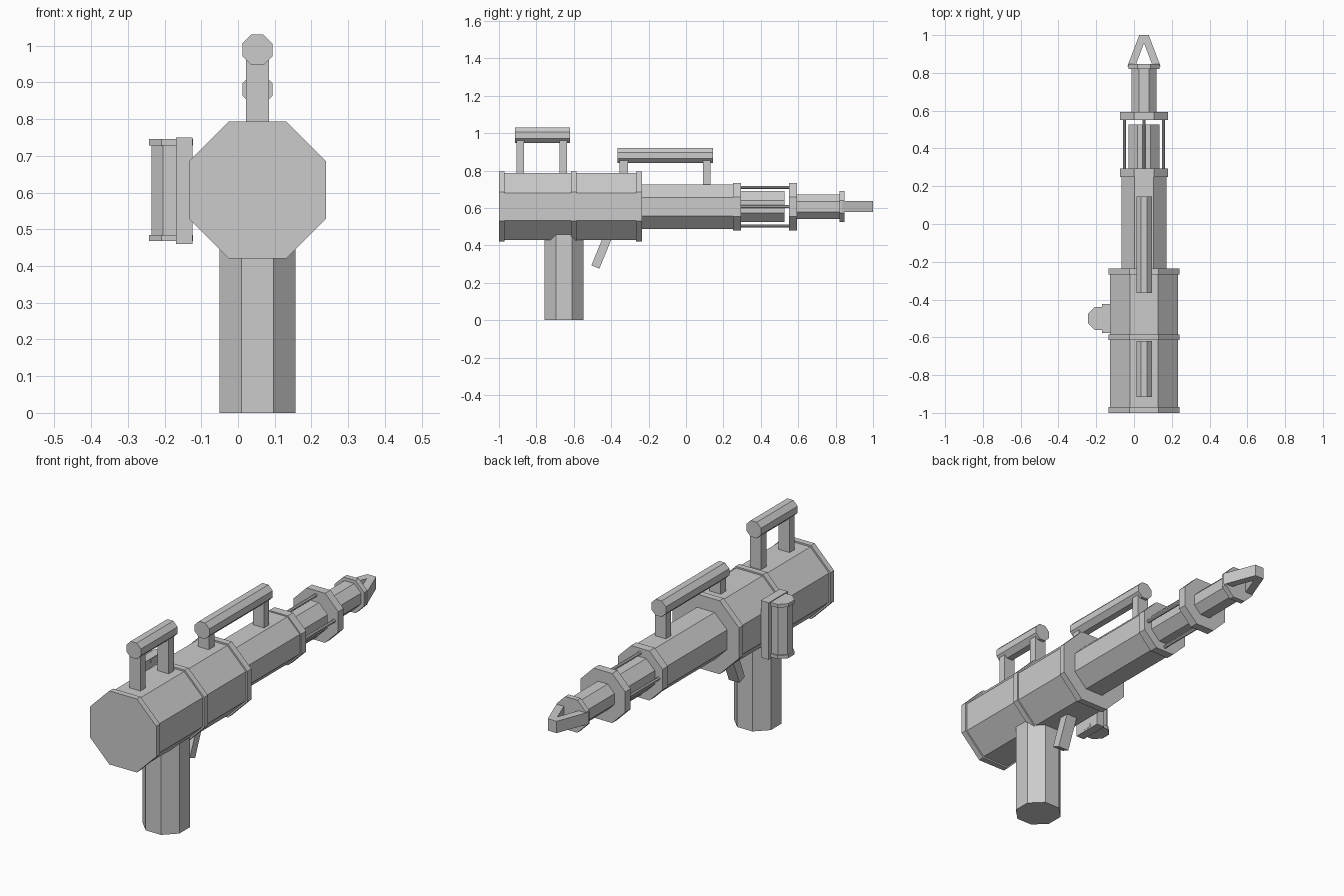
import bpy, bmesh, math
from mathutils import Vector

if "Cube" in bpy.data.objects:
    bpy.data.objects.remove(bpy.data.objects["Cube"])

CX, CZ = 0.053, 0.607   # barrel axis


def extrude(name, points, offset):
    """Solid made by sweeping a flat polygon along an offset."""
    bm = bmesh.new()
    face = bm.faces.new([bm.verts.new(p) for p in points])
    ext = bmesh.ops.extrude_face_region(bm, geom=[face], use_keep_orig=True)
    bmesh.ops.translate(bm, vec=Vector(offset),
                        verts=[g for g in ext["geom"] if isinstance(g, bmesh.types.BMVert)])
    bmesh.ops.recalc_face_normals(bm, faces=bm.faces)
    mesh = bpy.data.meshes.new(name)
    bm.to_mesh(mesh)
    bm.free()
    obj = bpy.data.objects.new(name, mesh)
    bpy.context.collection.objects.link(obj)
    return obj


def octagon(apothem):
    r = apothem / math.cos(math.pi / 8)
    angles = [math.pi / 8 + i * math.pi / 4 for i in range(8)]
    return [(r * math.cos(a), r * math.sin(a)) for a in angles]


def tube_y(name, y0, y1, apothem, x=CX, z=CZ):
    return extrude(name, [(x + u, y0, z + v) for u, v in octagon(apothem)], (0, y1 - y0, 0))


def tube_z(name, z0, z1, apothem, x, y):
    return extrude(name, [(x + u, y + v, z0) for u, v in octagon(apothem)], (0, 0, z1 - z0))


def box(name, x0, x1, y0, y1, z0, z1):
    return extrude(name, [(x0, y0, z0), (x1, y0, z0), (x1, y1, z0), (x0, y1, z0)], (0, 0, z1 - z0))


# Body and barrel sections with their collars
for name, y0, y1, apothem in [
    ("rear_body", -0.99, -0.25, 0.179),
    ("rear_collar", -1.0, -0.97, 0.187),
    ("middle_collar", -0.615, -0.585, 0.187),
    ("front_collar", -0.268, -0.235, 0.187),
    ("barrel", -0.25, 0.26, 0.12),
    ("barrel_collar", 0.25, 0.293, 0.126),
    ("inner_barrel", 0.28, 0.527, 0.083),
    ("muzzle_collar", 0.55, 0.593, 0.126),
    ("muzzle", 0.58, 0.83, 0.066),
    ("muzzle_ring", 0.82, 0.847, 0.083),
]:
    tube_y(name, y0, y1, apothem)

# Four thin rods bridging the open section
for i in range(4):
    a = i * math.pi / 2
    tube_y(f"rod_{i + 1}", 0.28, 0.56, 0.008,
           CX + 0.103 * math.cos(a), CZ + 0.103 * math.sin(a))

# Two prongs meeting at the tip
for side, s in (("left", -1), ("right", 1)):
    profile = [(0.088, 0.835), (0.025, 1.0), (0, 1.0), (0, 0.958), (0.046, 0.835)]
    extrude(f"tip_prong_{side}", [(CX + s * u, y, 0.578) for u, y in profile], (0, 0, 0.06))

# Top handles: octagonal bar on two posts
for name, y0, y1, z, posts in [
    ("rear_handle", -0.915, -0.62, 0.989, [(-0.905, -0.865, 0.76), (-0.677, -0.635, 0.76)]),
    ("front_handle", -0.365, 0.145, 0.881, [(-0.355, -0.31, 0.70), (0.09, 0.13, 0.70)]),
]:
    tube_y(name + "_bar", y0, y1, 0.041, CX, z)
    for i, (p0, p1, base) in enumerate(posts):
        box(f"{name}_post_{i + 1}", CX - 0.031, CX + 0.031, p0, p1, base, z - 0.02)

# Grip and slanted trigger
tube_z("grip", 0, 0.48, 0.104, CX, -0.652)
extrude("trigger", [(CX - 0.03, y, z) for y, z in
                    [(-0.506, 0.293), (-0.463, 0.276), (-0.385, 0.466), (-0.428, 0.483)]],
        (0.06, 0, 0))

# Side canister on its mounting plate
box("side_plate", -0.169, -0.124, -0.577, -0.424, 0.46, 0.75)
tube_z("canister", 0.475, 0.74, 0.053, -0.183, -0.5)
tube_z("canister_bottom_cap", 0.468, 0.485, 0.06, -0.183, -0.5)
tube_z("canister_top_cap", 0.729, 0.746, 0.06, -0.183, -0.5)
